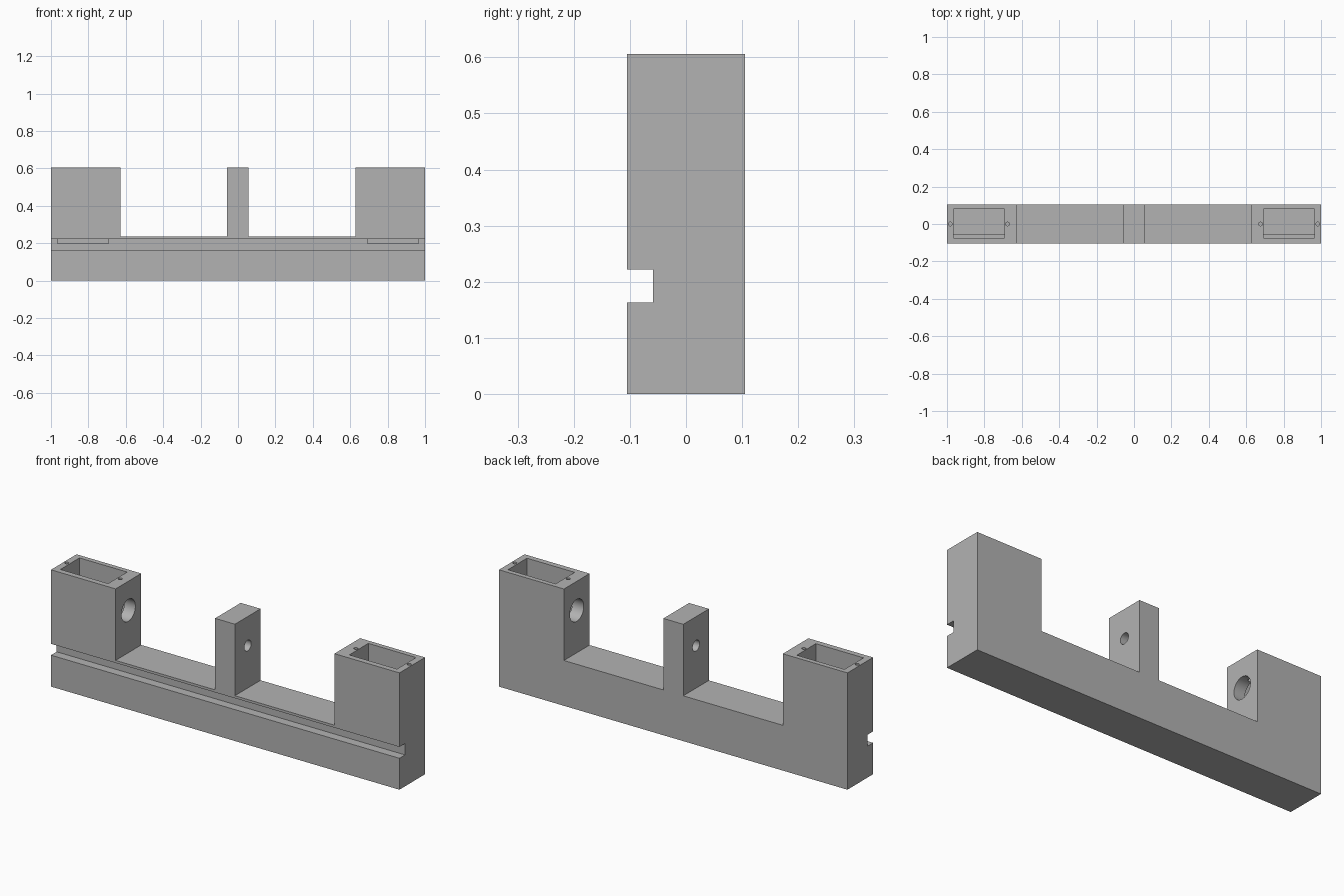
import bpy, bmesh, math
from mathutils import Matrix

if "Cube" in bpy.data.objects:
    bpy.data.objects.remove(bpy.data.objects["Cube"])

grey = bpy.data.materials.new("plain grey")
grey.diffuse_color = (0.45, 0.45, 0.45, 1)
grey.use_nodes = True
grey.node_tree.nodes["Principled BSDF"].inputs["Base Color"].default_value = grey.diffuse_color

Y = 0.105             # half depth of the frame
TOP = 0.606           # height of towers and post
DECK = 0.235          # height of the bar between them


def add_object(name, bm):
    bmesh.ops.recalc_face_normals(bm, faces=bm.faces)
    mesh = bpy.data.meshes.new(name)
    bm.to_mesh(mesh)
    bm.free()
    obj = bpy.data.objects.new(name, mesh)
    bpy.context.collection.objects.link(obj)
    obj.data.materials.append(grey)
    return obj


def box(name, x0, x1, y0, y1, z0, z1):
    bm = bmesh.new()
    bmesh.ops.create_cube(bm, size=1)
    for v in bm.verts:
        v.co = (x0 if v.co.x < 0 else x1,
                y0 if v.co.y < 0 else y1,
                z0 if v.co.z < 0 else z1)
    return add_object(name, bm)


def cylinder(name, center, radius, length, axis, sides):
    bm = bmesh.new()
    turn = Matrix.Rotation(math.pi / 2, 4, 'Y') if axis == 'X' else Matrix()
    bmesh.ops.create_cone(bm, cap_ends=True, segments=sides, radius1=radius,
                          radius2=radius, depth=length,
                          matrix=Matrix.Translation(center) @ turn)
    return add_object(name, bm)


# Frame: base bar, two end towers and the middle post as one extruded profile
profile = [(-1, 0), (1, 0), (1, TOP), (0.627, TOP), (0.627, DECK), (0.056, DECK),
           (0.056, TOP), (-0.058, TOP), (-0.058, DECK), (-0.629, DECK),
           (-0.629, TOP), (-1, TOP)]
bm = bmesh.new()
face = bm.faces.new([bm.verts.new((x, -Y, z)) for x, z in profile])
side = bmesh.ops.extrude_face_region(bm, geom=[face])["geom"]
bmesh.ops.translate(bm, vec=(0, 2 * Y, 0),
                    verts=[g for g in side if isinstance(g, bmesh.types.BMVert)])
frame = add_object("frame", bm)

# Groove along the front and shaft hole through the post
cutters = [box("groove_cutter", -1.1, 1.1, -0.2, -0.059, 0.163, 0.222),
           cylinder("post_hole_cutter", (0, 0, 0.455), 0.028, 0.3, 'X', 32)]

# Tower pockets, bearing holes in the inner walls, screw holes in the rims
for s in (-1, 1):
    x0, x1 = sorted((s * 0.692, s * 0.966))
    cutters.append(box("pocket_cutter", x0, x1, -0.076, 0.08, 0.2, 0.8))
    cutters.append(cylinder("bearing_hole_cutter", (s * 0.66, 0, 0.455),
                            0.057, 0.15, 'X', 48))
    for x in (0.676, 0.983):
        cutters.append(cylinder("screw_hole_cutter", (s * x, 0, 0.57),
                                0.01, 0.2, 'Z', 20))

bpy.context.view_layer.objects.active = frame
frame.select_set(True)
for cutter in cutters:
    mod = frame.modifiers.new("cut", 'BOOLEAN')
    mod.operation = 'DIFFERENCE'
    mod.solver = 'EXACT'
    mod.object = cutter
    bpy.ops.object.modifier_apply(modifier=mod.name)
    bpy.data.objects.remove(cutter)

bpy.ops.object.shade_smooth_by_angle(angle=math.radians(30))
